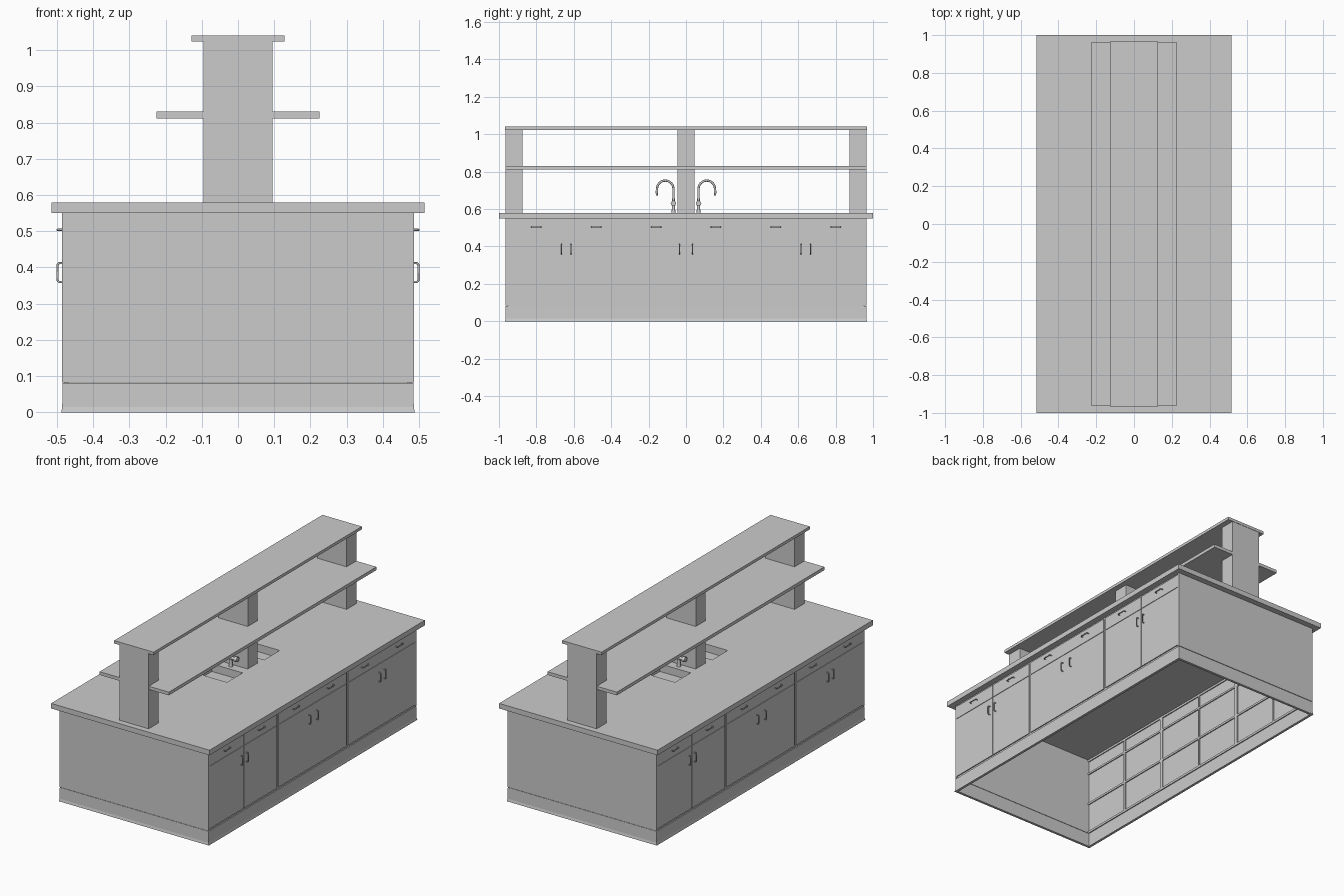
import bpy, bmesh
from math import sin, cos, pi
from mathutils import Vector

if "Cube" in bpy.data.objects:
    bpy.data.objects.remove(bpy.data.objects["Cube"])


def box(name, x0, x1, y0, y1, z0, z1, open_top=False):
    bm = bmesh.new()
    bmesh.ops.create_cube(bm, size=1)
    for v in bm.verts:
        v.co = Vector(((x0 + x1) / 2 + v.co.x * (x1 - x0),
                       (y0 + y1) / 2 + v.co.y * (y1 - y0),
                       (z0 + z1) / 2 + v.co.z * (z1 - z0)))
    if open_top:
        top = [f for f in bm.faces if f.normal.z > 0.9 or
               all(abs(v.co.z - z1) < 1e-6 for v in f.verts)]
        bmesh.ops.delete(bm, geom=top, context='FACES')
    me = bpy.data.meshes.new(name)
    bm.to_mesh(me)
    bm.free()
    ob = bpy.data.objects.new(name, me)
    bpy.context.collection.objects.link(ob)
    return ob


def tube(name, pts, r, radii=None):
    cu = bpy.data.curves.new(name, 'CURVE')
    cu.dimensions = '3D'
    cu.bevel_depth = r
    cu.bevel_resolution = 2
    cu.use_fill_caps = True
    sp = cu.splines.new('POLY')
    sp.points.add(len(pts) - 1)
    for i, p in enumerate(pts):
        sp.points[i].co = (*p, 1)
        sp.points[i].radius = radii[i] if radii else 1
    ob = bpy.data.objects.new(name, cu)
    bpy.context.collection.objects.link(ob)
    return ob


def handle(name, s, y, z, along_y):
    # squared pull with chamfered corners
    prof = [(-0.026, 0.483), (-0.026, 0.494), (-0.021, 0.498),
            (0.021, 0.498), (0.026, 0.494), (0.026, 0.483)]
    pts = [(s * d, y + t, z) if along_y else (s * d, y, z + t) for t, d in prof]
    tube(name, pts, 0.003)


BX, BY, T = 0.485, 0.965, 0.012

# worktop with two sink openings
top = box("worktop", -0.515, 0.515, -1, 1, 0.55, 0.58)
for s in (-1, 1):
    ya, yb = sorted((s * 0.10, s * 0.245))
    cut = box("sink_cutter", -0.1, 0.1, ya, yb, 0.5, 0.62)
    cut.hide_render = True
    cut.display_type = 'WIRE'
    m = top.modifiers.new("sink_hole", 'BOOLEAN')
    m.operation = 'DIFFERENCE'
    m.solver = 'EXACT'
    m.object = cut
    box("sink_basin", -0.1, 0.1, ya, yb, 0.535, 0.5795, open_top=True)

# end panels
for s in (-1, 1):
    ya, yb = sorted((s * BY, s * (BY - T)))
    box("end_panel", -BX, BX, ya, yb, 0.083, 0.55)

# plinth: hollow ring that flares at the floor
bm = bmesh.new()
rings = []
for off, z in ((0.003, 0), (0.0, 0.015), (-0.001, 0.081), (-T, 0.081), (-T, 0)):
    rings.append([bm.verts.new((sx * (BX + off), sy * (BY + off), z))
                  for sx, sy in ((-1, -1), (1, -1), (1, 1), (-1, 1))])
for i in range(5):
    a, b = rings[i], rings[(i + 1) % 5]
    for j in range(4):
        k = (j + 1) % 4
        bm.faces.new((a[j], a[k], b[k], b[j]))
bmesh.ops.recalc_face_normals(bm, faces=bm.faces)
me = bpy.data.meshes.new("plinth")
bm.to_mesh(me)
bm.free()
bpy.context.collection.objects.link(bpy.data.objects.new("plinth", me))

# cabinet fronts on both long sides
doors = [(-0.96, -0.642), (-0.639, -0.33), (-0.315, -0.001),
         (0.001, 0.315), (0.33, 0.639), (0.642, 0.96)]
pulls = [-0.665, -0.615, -0.035, 0.035, 0.615, 0.665]
for s in (-1, 1):
    xa, xb = sorted((s * BX, s * (BX - T)))
    for (y0, y1), py in zip(doors, pulls):
        box("door", xa, xb, y0, y1, 0.093, 0.460)
        box("drawer_front", xa, xb, y0, y1, 0.463, 0.540)
        yc = 0.16 * round((y0 + y1) / 2 / 0.16)
        handle("drawer_handle", s, yc, 0.504, True)
        handle("door_handle", s, py, 0.386, False)
    # frame rails and stiles just behind the fronts
    ra, rb = sorted((s * (BX - 0.006), s * (BX - 0.018)))
    for z0, z1 in ((0.081, 0.094), (0.264, 0.276), (0.456, 0.467), (0.538, 0.55)):
        box("frame_rail", ra, rb, -0.953, 0.953, z0, z1)
    for y, w in ((-0.64, 0.006), (-0.3225, 0.011), (0, 0.006), (0.3225, 0.011), (0.64, 0.006)):
        box("frame_stile", ra, rb, y - w, y + w, 0.083, 0.55)

# shelf posts and shelves
for y0, y1 in ((-BY, -0.873), (-0.045, 0.045), (0.873, BY)):
    box("shelf_post", -0.095, 0.095, y0, y1, 0.58, 1.025)
box("middle_shelf", -0.225, 0.225, -BY + 0.001, BY - 0.001, 0.811, 0.83)
box("top_shelf", -0.128, 0.128, -BY - 0.002, BY + 0.002, 1.023, 1.04)

# gooseneck taps, one beside each sink
for s in (-1, 1):
    yb, r, zc = 0.067, 0.044, 0.708
    pts = [(0, s * yb, 0.58), (0, s * yb, zc)]
    pts += [(0, s * (yb + r - r * cos(a * pi / 12)), zc + r * sin(a * pi / 12))
            for a in range(1, 13)]
    pts += [(0, s * (yb + 2 * r), 0.698), (0, s * (yb + 2 * r + 0.001), 0.697),
            (0, s * (yb + 2 * r + 0.001), 0.672)]
    n = len(pts)
    tube("tap_spout", pts, 0.006, [1] * (n - 2) + [1.3, 0.8])
    tube("tap_base", [(0, s * yb, 0.579), (0, s * yb, 0.60), (0, s * yb, 0.655)],
         0.009, [1.3, 1, 0.8])
    tube("tap_valve", [(-0.03, s * yb, 0.63), (0.03, s * yb, 0.63)], 0.009)
    for e in (-1, 1):
        tube("tap_knob", [(e * 0.028, s * yb, 0.63), (e * 0.045, s * yb, 0.63)], 0.015)
